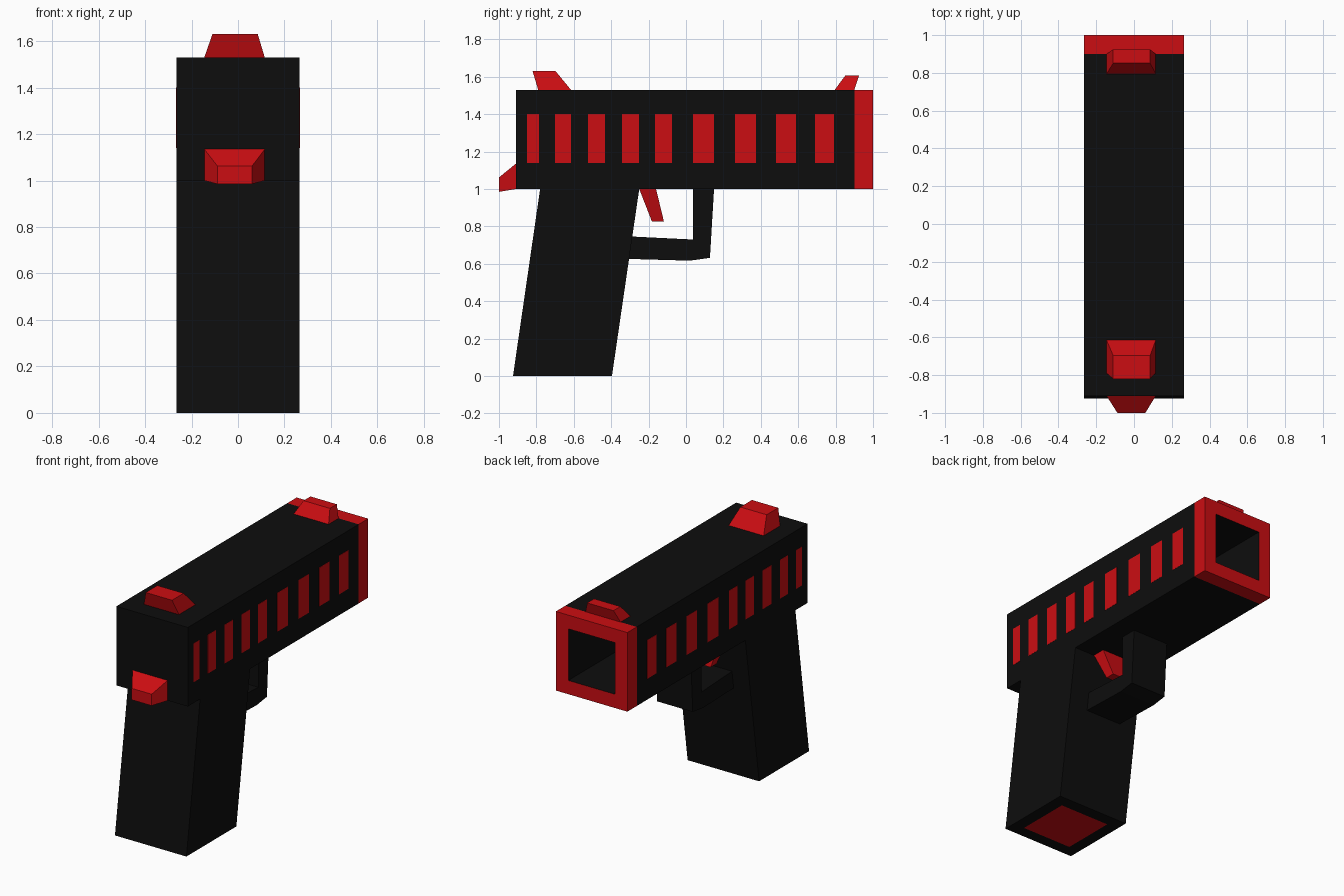
import bpy, bmesh
from mathutils import Vector

if "Cube" in bpy.data.objects:
    bpy.data.objects.remove(bpy.data.objects["Cube"])

def mat(name, col):
    m = bpy.data.materials.new(name)
    m.diffuse_color = col
    m.use_nodes = True
    m.node_tree.nodes["Principled BSDF"].inputs["Base Color"].default_value = m.diffuse_color
    return m

BLACK = mat("black", (0.004, 0.004, 0.004, 1))
RED = mat("red", (0.6, 0.004, 0.006, 1))

def finish(bm, name, *mats):
    bmesh.ops.recalc_face_normals(bm, faces=bm.faces)
    me = bpy.data.meshes.new(name)
    bm.to_mesh(me)
    bm.free()
    for m in mats:
        me.materials.append(m)
    ob = bpy.data.objects.new(name, me)
    bpy.context.collection.objects.link(ob)
    return ob

def loft(a, b):
    """Solid between two matching rings of points."""
    bm = bmesh.new()
    va, vb = [bm.verts.new(p) for p in a], [bm.verts.new(p) for p in b]
    n = len(a)
    bm.faces.new(va)
    bm.faces.new(vb)
    for i in range(n):
        j = (i + 1) % n
        bm.faces.new((va[i], va[j], vb[j], vb[i]))
    bmesh.ops.recalc_face_normals(bm, faces=bm.faces)
    return bm

def side_profile(pts, x0, x1):
    """Extrude a (y, z) outline across x."""
    return loft([(x0, y, z) for y, z in pts], [(x1, y, z) for y, z in pts])

def taper(name, base, end, xb, xe):
    """Red block tapering from a base edge to an end edge, both given as (y, z) pairs."""
    def ring(edge, xs):
        (p, q), (x0, x1) = edge, xs
        return [(x0, *p), (x1, *p), (x1, *q), (x0, *q)]
    return finish(loft(ring(base, xb), ring(end, xe)), name, RED)

def face_towards(bm, d):
    return max(bm.faces, key=lambda f: f.normal.dot(Vector(d)))

W = 0.265

# Slide with red muzzle end and square bore
bm = side_profile([(-0.91, 1.0), (1.0, 1.0), (1.0, 1.53), (-0.91, 1.53)], -W, W)
bmesh.ops.bisect_plane(bm, geom=bm.verts[:] + bm.edges[:] + bm.faces[:],
                       plane_co=(0, 0.9, 0), plane_no=(0, 1, 0))
bm.normal_update()
for f in bm.faces:
    f.material_index = int(f.calc_center_median().y > 0.9)
bore = face_towards(bm, (0, 1, 0))
bmesh.ops.inset_individual(bm, faces=[bore], thickness=0.13)
bore.material_index = 0
walls = bmesh.ops.inset_individual(bm, faces=[bore], thickness=0, depth=-0.5)
for f in walls["faces"]:
    f.material_index = 0
finish(bm, "slide", BLACK, RED)

# Slanted grip with red base plate
bm = side_profile([(-0.925, 0), (-0.396, 0), (-0.25, 1.0), (-0.78, 1.0)], -W, W)
plate = face_towards(bm, (0, 0, -1))
bmesh.ops.inset_individual(bm, faces=[plate], thickness=0.115)
plate.material_index = 1
finish(bm, "grip", BLACK, RED)

# Trigger guard
finish(side_profile([(0.037, 1.0), (0.15, 1.0), (0.128, 0.632), (0.02, 0.617), (-0.33, 0.627),
                     (-0.33, 0.748), (0.037, 0.73)], -0.14, 0.125), "trigger_guard", BLACK)

# Sights, hammer and trigger
XB, XE = (-0.145, 0.115), (-0.11, 0.085)
taper("rear_sight", ((-0.79, 1.53), (-0.615, 1.53)), ((-0.82, 1.63), (-0.697, 1.63)), XB, XE)
taper("front_sight", ((0.795, 1.53), (0.9, 1.53)), ((0.852, 1.607), (0.925, 1.607)), XB, XE)
taper("hammer", ((-0.91, 1.0), (-0.91, 1.135)), ((-1.0, 0.985), (-1.0, 1.062)), XB, (-0.088, 0.06))
taper("trigger", ((-0.25, 1.0), (-0.16, 1.0)), ((-0.182, 0.826), (-0.118, 0.826)), XB, (-0.1, 0.07))

# Red vents along both sides
VENTS = [(-0.85, -0.786), (-0.70, -0.615), (-0.524, -0.433), (-0.342, -0.251), (-0.166, -0.075),
         (0.037, 0.15), (0.262, 0.374), (0.481, 0.588), (0.69, 0.79)]
for side, s in (("right", 1), ("left", -1)):
    for i, (y0, y1) in enumerate(VENTS):
        bm = side_profile([(y0, 1.14), (y1, 1.14), (y1, 1.40), (y0, 1.40)], s * (W - 0.01), s * (W + 0.001))
        finish(bm, f"{side}_vent_{i + 1}", RED)
